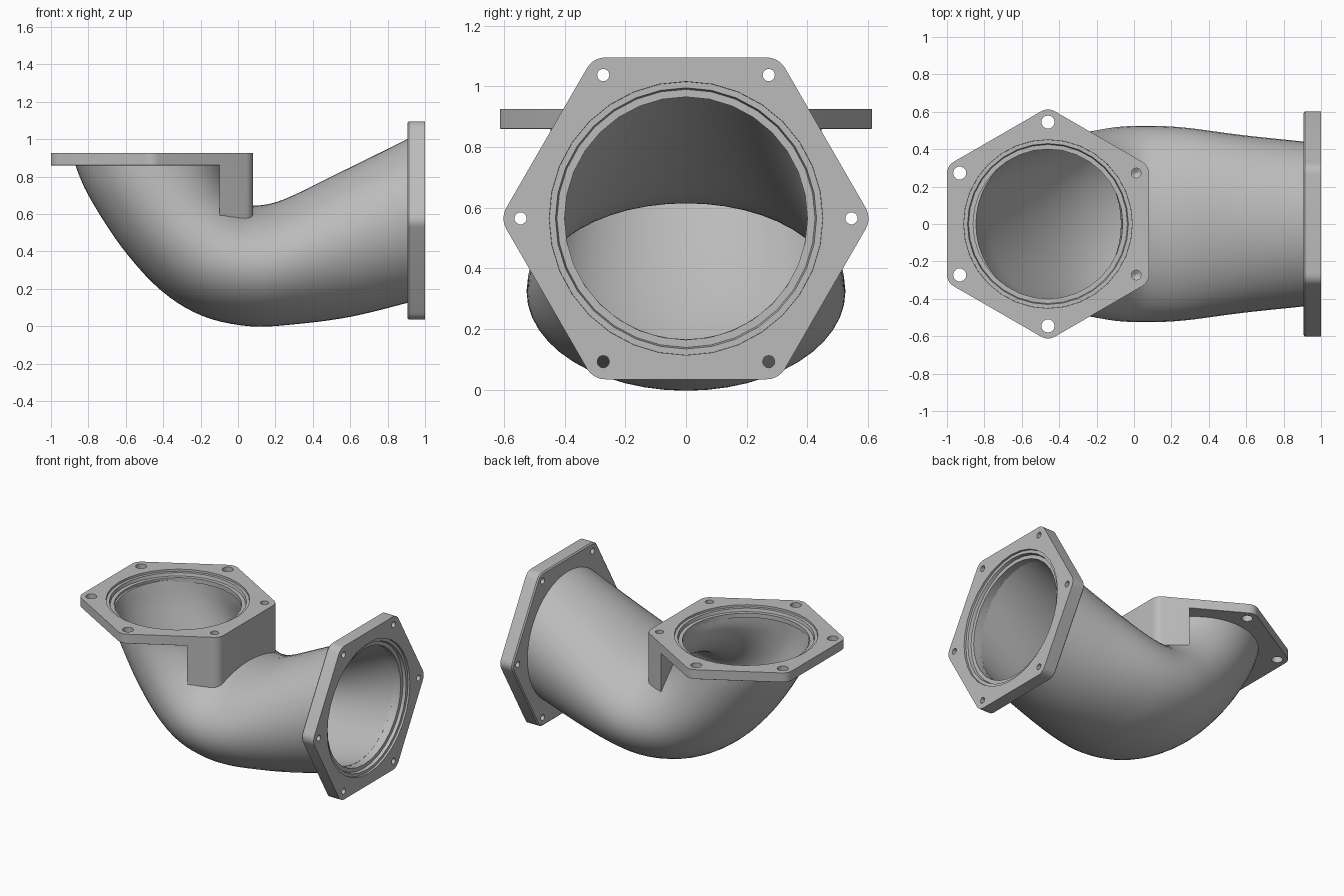
import bpy, bmesh
from math import sin, cos, tan, radians, tau
from mathutils import Vector, Matrix

cube = bpy.data.objects.get("Cube")
if cube:
    bpy.data.objects.remove(cube, do_unlink=True)

metal = bpy.data.materials.new("cast_grey")
metal.use_nodes = True
GREY = (0.5, 0.5, 0.5, 1)
metal.diffuse_color = GREY
for node in metal.node_tree.nodes:
    if node.type == 'BSDF_PRINCIPLED':
        node.inputs["Base Color"].default_value = GREY
        node.inputs["Roughness"].default_value = 0.6


def loft(bm, rings, cyclic=False):
    """Skin a list of equal point rings, capping the ends unless cyclic."""
    rows = [[bm.verts.new(p) for p in ring] for ring in rings]
    pairs = list(zip(rows, rows[1:]))
    if cyclic:
        pairs.append((rows[-1], rows[0]))
    else:
        bm.faces.new(rows[0][::-1])
        bm.faces.new(rows[-1])
    for a, b in pairs:
        for i in range(len(a)):
            j = (i + 1) % len(a)
            bm.faces.new((a[i], a[j], b[j], b[i]))


def finish(bm, name, matrix=Matrix.Identity(4)):
    bm.transform(matrix)
    bmesh.ops.recalc_face_normals(bm, faces=bm.faces)
    mesh = bpy.data.meshes.new(name)
    bm.to_mesh(mesh)
    bm.free()
    mesh.materials.append(metal)
    obj = bpy.data.objects.new(name, mesh)
    bpy.context.scene.collection.objects.link(obj)
    return obj


def select(obj):
    bpy.ops.object.select_all(action='DESELECT')
    obj.select_set(True)
    bpy.context.view_layer.objects.active = obj


def cut(obj, cutter):
    cutter.hide_render = True
    mod = obj.modifiers.new("cut", 'BOOLEAN')
    mod.operation = 'DIFFERENCE'
    mod.solver = 'EXACT'
    mod.object = cutter
    select(obj)
    bpy.ops.object.modifier_apply(modifier=mod.name)
    bpy.data.objects.remove(cutter, do_unlink=True)


def smooth(obj, angle=32):
    select(obj)
    bpy.ops.object.shade_smooth_by_angle(angle=radians(angle))


def circle(r, z, n=32, x=0, y=0):
    return [Vector((x + r * cos(tau * i / n), y + r * sin(tau * i / n), z)) for i in range(n)]


def corner(k, apothem, r=0.07, steps=5):
    """Points of one rounded hexagon corner."""
    mid = radians(30 + 60 * k)
    d = (apothem - r) / cos(radians(30))
    arc = [mid + radians(60 * s / steps - 30) for s in range(steps + 1)]
    return [Vector((d * cos(mid) + r * cos(a), d * sin(mid) + r * sin(a), 0)) for a in arc]


def hexagon(apothem, z):
    return [p + Vector((0, 0, z)) for k in range(6) for p in corner(k, apothem)]


def bolt(k, radius=0.545):
    a = radians(30 + 60 * k)
    return radius * cos(a), radius * sin(a)


def flange(name, apothem, z0, z1, hole_sizes, matrix, bevel=0.008):
    """Rounded hexagonal plate with a stepped bore and six bolt holes."""
    bm = bmesh.new()
    loft(bm, [hexagon(apothem - bevel, z0), hexagon(apothem, z0 + bevel), hexagon(apothem, z1)])
    plate = finish(bm, name, matrix)
    bm = bmesh.new()
    steps = [(0.4, z0 - 0.1), (0.4, z1 - 0.035), (0.425, z1 - 0.035), (0.43, z1 - 0.014),
             (0.45, z1 - 0.014), (0.455, z1 + 0.1)]
    loft(bm, [circle(r, z) for r, z in steps])
    for k, r in enumerate(hole_sizes):
        x, y = bolt(k)
        loft(bm, [circle(r, z, 20, x, y) for z in (z0 - 0.1, z1 + 0.1)])
    cut(plate, finish(bm, name + "_cutter", matrix))
    smooth(plate)
    return plate


# Flanges
TOP = Matrix.Translation((-0.46, 0, 0))
SIDE = Matrix.Translation((0, 0, 0.565)) @ Matrix.Rotation(radians(90), 4, 'Y')
flange("top_flange", 0.54, 0.86, 0.925, [0.026] + [0.035] * 4 + [0.026], TOP, 0.001)
flange("side_flange", 0.53, 0.905, 1.0, [0.02] * 6, SIDE)

# Elbow sections: outer bend x, z; inner bend x, z; half width; wall
sections = [
    (-0.875, 0.875, -0.03, 0.875, 0.445, 0.03),
    (-0.80, 0.70, -0.04, 0.81, 0.455, 0.03),
    (-0.62, 0.42, -0.03, 0.75, 0.475, 0.03),
    (-0.41, 0.19, 0.00, 0.70, 0.50, 0.03),
    (-0.19, 0.055, 0.04, 0.66, 0.52, 0.03),
    (0.06, 0.0, 0.10, 0.645, 0.525, 0.03),
    (0.30, 0.01, 0.25, 0.68, 0.515, 0.03),
    (0.60, 0.05, 0.56, 0.83, 0.475, 0.035),
    (0.915, 0.127, 0.915, 1.005, 0.44, 0.04),
]


def spline(rows, steps=5):
    """Catmull-Rom interpolation of whole rows."""
    out = []
    last = len(rows) - 1
    for i in range(last):
        quad = [rows[max(0, i - 1)], rows[i], rows[i + 1], rows[min(last, i + 2)]]
        for s in range(steps):
            t = s / steps
            out.append([b + (c - a) * t / 2 + (a - 2.5 * b + 2 * c - d / 2) * t * t
                        + (3 * (b - c) + d - a) / 2 * t ** 3 for a, b, c, d in zip(*quad)])
    return out + [list(rows[-1])]


def section(row, inside, n=48):
    lx, lz, ux, uz, w, wall = row
    low, up = Vector((lx, 0, lz)), Vector((ux, 0, uz))
    mid, axis = (low + up) / 2, (up - low) / 2
    t = wall if inside else 0
    axis *= 1 - t / axis.length
    return [mid + axis * cos(tau * i / n) + Vector((0, (w - t) * sin(tau * i / n), 0))
            for i in range(n)]


rows = spline(sections)
outer = [section(r, False) for r in rows]
inner = [section(r, True) for r in rows]
bm = bmesh.new()
loft(bm, outer + inner[::-1], cyclic=True)
smooth(finish(bm, "elbow_pipe"), 40)

# Bolt block under the top flange, hollowed by the bore
edge_x = 0.36
edge_y = 0.54 / cos(radians(30)) - edge_x * tan(radians(30))
outline = [Vector((edge_x, -edge_y, 0))] + corner(5, 0.54) + corner(0, 0.54)
outline.append(Vector((edge_x, edge_y, 0)))
bm = bmesh.new()
loft(bm, [[p + Vector((0, 0, z)) for p in outline] for z in (0.52, 0.862)])
block = finish(bm, "bolt_block", TOP)

bm = bmesh.new()
loft(bm, inner)
cut(block, finish(bm, "bore_cutter"))
bm = bmesh.new()
for k in (0, 5):
    x, y = bolt(k)
    loft(bm, [circle(r, z, 20, x, y) for r, z in ((0.004, 0.735), (0.026, 0.75), (0.026, 1))])
cut(block, finish(bm, "blind_hole_cutter", TOP))
smooth(block)
